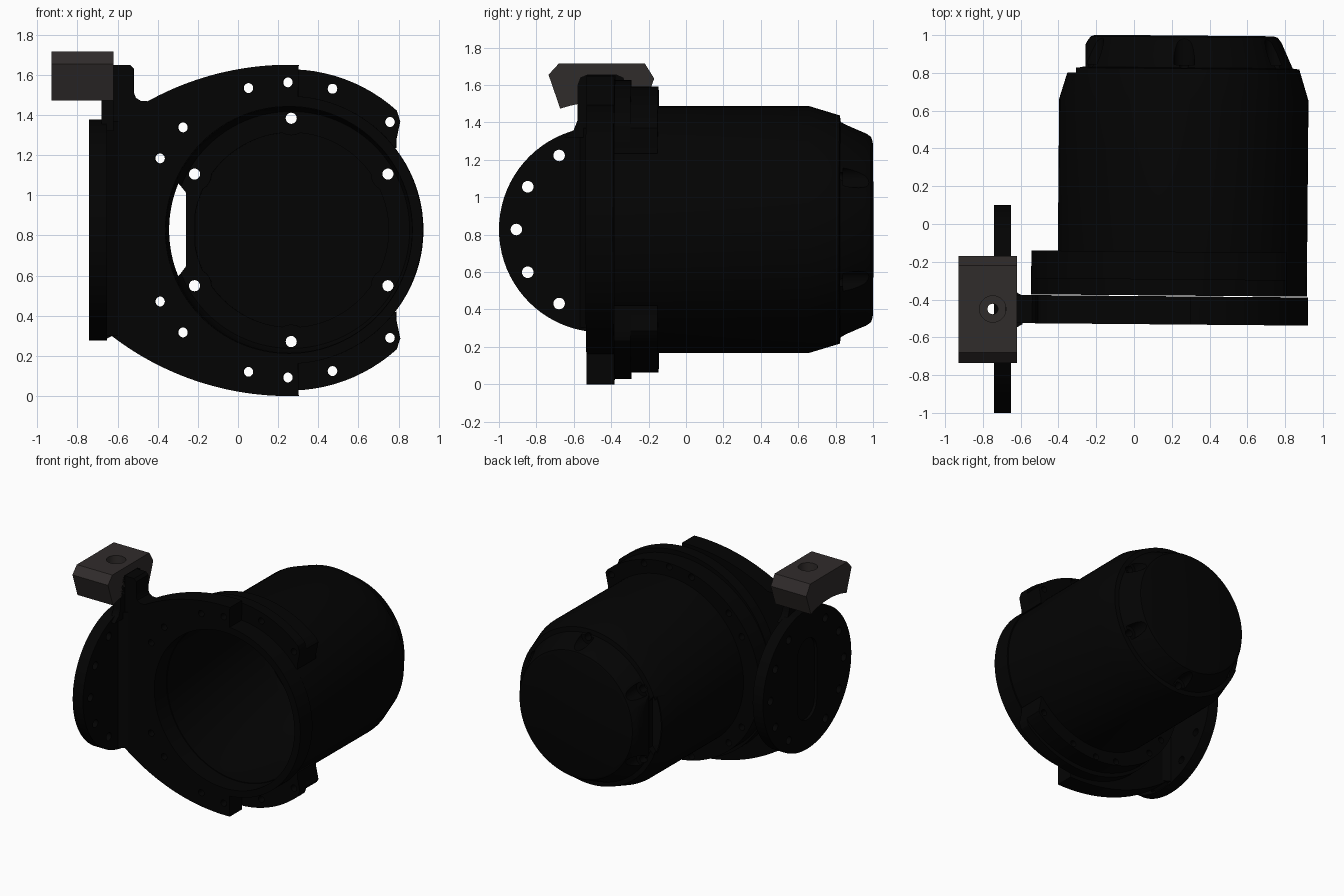
import bpy, bmesh
from math import sin, cos, radians
from mathutils import Matrix

if "Cube" in bpy.data.objects:
    bpy.data.objects.remove(bpy.data.objects["Cube"])

CX, CZ = 0.258, 0.8275   # motor axis, running along y
DY = -0.45               # side disc centre in y, axis along x


def material(name, rgb):
    m = bpy.data.materials.new(name)
    m.diffuse_color = (*rgb, 1)
    m.use_nodes = True
    m.node_tree.nodes["Principled BSDF"].inputs["Base Color"].default_value = m.diffuse_color
    return m


BLACK = material("black_metal", (0.001, 0.001, 0.001))
GREY = material("dark_grey_metal", (0.03, 0.025, 0.024))


def finish(name, bm, mat=BLACK):
    bmesh.ops.recalc_face_normals(bm, faces=bm.faces)
    me = bpy.data.meshes.new(name)
    bm.to_mesh(me)
    bm.free()
    ob = bpy.data.objects.new(name, me)
    bpy.context.collection.objects.link(ob)
    me.materials.append(mat)
    return ob


def arc(cu, cv, r, a0, a1, n, squash=1.0):
    angles = [radians(a0 + (a1 - a0) * i / n) for i in range(n + 1)]
    return [(cu + r * cos(a), cv + squash * r * sin(a)) for a in angles]


def circle(cu, cv, r, n):
    return arc(cu, cv, r, 0, 360, n)[:-1]


def rect(u0, v0, u1, v1):
    return [(u0, v0), (u1, v0), (u1, v1), (u0, v1)]


def place(axis, u, v, w):
    return {"x": (w, u, v), "y": (u, w, v), "z": (u, v, w)}[axis]


def prisms(name, outlines, axis, a, b, mat=BLACK):
    bm = bmesh.new()
    for pts in outlines:
        lo = [bm.verts.new(place(axis, u, v, a)) for u, v in pts]
        hi = [bm.verts.new(place(axis, u, v, b)) for u, v in pts]
        bm.faces.new(lo)
        bm.faces.new(hi[::-1])
        for i in range(len(pts)):
            j = (i + 1) % len(pts)
            bm.faces.new((lo[i], lo[j], hi[j], hi[i]))
    return finish(name, bm, mat)


def boolean(ob, tools):
    for tool in tools:
        tool.hide_render = True
        m = ob.modifiers.new("bool", "BOOLEAN")
        m.operation, m.solver, m.object = "DIFFERENCE", "EXACT", tool
        bpy.context.view_layer.objects.active = ob
        bpy.ops.object.modifier_apply(modifier=m.name)
        bpy.data.objects.remove(tool)


def smooth(ob):
    bpy.ops.object.select_all(action="DESELECT")
    ob.select_set(True)
    bpy.context.view_layer.objects.active = ob
    bpy.ops.object.shade_smooth_by_angle(angle=radians(30))


def lathe(name, profile, n):
    bm = bmesh.new()
    rings = []
    for r, y in profile:
        if r == 0:
            rings.append([bm.verts.new((CX, y, CZ))] * n)
        else:
            rings.append([bm.verts.new((u, y, v)) for u, v in circle(CX, CZ, r, n)])
    for p, q in zip(rings, rings[1:]):
        for i in range(n):
            j = (i + 1) % n
            bm.faces.new(list(dict.fromkeys((p[i], p[j], q[j], q[i]))))
    return finish(name, bm)


# Motor cup with stepped, tapered end cap
cup = lathe("motor_cup", [(0, 0.78), (0.59, 0.78), (0.612, 0.74), (0.612, -0.377), (0.66, -0.377),
                          (0.66, 0.66), (0.61, 0.825), (0.575, 0.83), (0.515, 0.965),
                          (0.495, 0.992), (0.47, 1.0), (0, 1.0)], 96)
spots = [(CX + 0.556 * cos(radians(a)), CZ + 0.556 * sin(radians(a))) for a in range(30, 390, 60)]
# Hollow inside the cap, leaving screw bosses and a flat left wall
cavity = prisms("cavity_cutter", [circle(CX, CZ, 0.485, 96)], "y", 0.7, 0.96)
boolean(cavity, [prisms("boss_cutter", [circle(u, v, 0.085, 24) for u, v in spots], "y", 0.6, 1.1),
                 prisms("wall_cutter", [rect(-0.6, 0, -0.22, 1.7)], "y", 0.6, 1.1)])
flat = prisms("flat_cutter", [rect(-0.6, 0, -0.265, 1.7)], "y", 0.832, 1.2)
trim = prisms("trim_cutter", [rect(-0.6, 0, -0.315, 1.7)], "y", 0.80, 1.2)
window = prisms("window_cutter", [arc(CX, CZ, 0.608, 157.5, 202.5, 16)
                                  + [(-0.267, 0.645), (-0.267, 1.015)]], "y", 0.6, 1.2)
scallops = prisms("scallop_cutter", [circle(u, v, 0.055, 24) for u, v in spots], "y", 0.845, 1.2)
screws = prisms("screw_cutter", [circle(u, v, 0.028, 20) for u, v in spots], "y", 0.6, 1.2)
boolean(cup, [cavity, flat, trim, window, scallops, screws])

# Bolt circle shared by the flange and the front plate
bolt_angles = [s * a for a in (47, 73, 90.5, 106, 136, 151) for s in (1, -1)]


def bolt_cutter():
    return prisms("bolt_cutter", [circle(CX + 0.735 * cos(radians(a)), CZ + 0.735 * sin(radians(a)),
                                         0.025, 20) for a in bolt_angles], "y", -0.9, 0.0)


# C-shaped flange in two layers, ending in lugs on the right
flanges = []
for name, squash, y0, y1 in (("flange_front", 1.0, -0.377, -0.29), ("flange_back", 0.955, -0.29, -0.145)):
    outline = (arc(CX, CZ, 0.80, 48, 312, 72, squash) + [(0.81, 0.285), (0.79, 0.38), (0.79, 0.42)]
               + arc(CX, CZ, 0.65, 321, 39, 72) + [(0.79, 1.235), (0.79, 1.275), (0.81, 1.37)])
    flanges.append(prisms(name, [outline], "y", y0, y1))
    boolean(flanges[-1], [bolt_cutter()])

# Front plate: wide bracket on the left, thin ring on the right, bored through
plate_outline = (arc(CX, 0.20, 1.45, 88.1, 119, 24)
                 + [(-0.48, 1.47), (-0.505, 1.485), (-0.515, 1.51), (-0.515, 1.63), (-0.535, 1.65),
                    (-0.66, 1.65), (-0.66, 0.28)]
                 + arc(CX, 1.45, 1.45, 232.5, 271.9, 30)
                 + [(0.305, 0.03)] + arc(CX, CZ, 0.667, -86, 86, 60) + [(0.305, 1.62)])
plate = prisms("front_plate", [plate_outline], "y", -0.53, -0.381)
bore = prisms("bore_cutter", [circle(CX, CZ, 0.615, 96)], "y", -0.9, 0)
boolean(plate, [bore, bolt_cutter()])

# Side disc with bolt holes and an oval pocket
disc = prisms("side_disc", [circle(DY, CZ, 0.55, 80)], "x", -0.742, -0.652)
disc_holes = prisms("disc_hole_cutter",
                    [circle(DY + 0.457 * cos(radians(a)), CZ + 0.457 * sin(radians(a)), 0.031, 20)
                     for a in range(0, 360, 30) if a not in (90, 270)], "x", -1, -0.4)
pocket = prisms("pocket_cutter", [arc(DY, CZ + 0.2, 0.12, 0, 180, 20)
                                  + arc(DY, CZ - 0.2, 0.12, 180, 360, 20)], "x", -1, -0.72)
boolean(disc, [disc_holes, pocket])

# Fillet strip where the disc meets the plate
fillet = prisms("plate_fillet", [[(-0.66, -0.57), (-0.625, -0.55), (-0.59, -0.53), (-0.59, -0.38),
                                  (-0.625, -0.36), (-0.66, -0.34)]], "z", 0.30, 1.37)

# Upright tab carrying the clamp block
half = [(0.20, 1.32), (0.15, 1.36), (0.13, 1.41), (0.13, 1.60), (0.115, 1.64), (0.08, 1.655)]
tab = prisms("upright_tab", [[(DY + u, v) for u, v in half]
                             + [(DY - u, v) for u, v in reversed(half)]], "x", -0.68, -0.62)

# The cup and plate sit very slightly turned
turn = Matrix.Rotation(radians(-0.5), 4, "Z")
for ob in (cup, plate, *flanges):
    ob.data.transform(turn)

# Clamp block with chamfered top, arched underside and a counterbored hole
block = prisms("clamp_block", [[(-0.735, 1.655), (-0.68, 1.715), (-0.22, 1.715), (-0.17, 1.635)]
                               + arc(DY, CZ, 0.683, 71, 109, 24)], "x", -0.93, -0.62, GREY)
hole = prisms("hole_cutter", [circle(-0.748, DY, 0.028, 24)], "z", 1.3, 1.9)
counterbore = prisms("counterbore_cutter", [circle(-0.748, DY, 0.07, 32)], "z", 1.60, 1.9)
boolean(block, [hole, counterbore])

for ob in (cup, plate, disc, fillet, tab, block, *flanges):
    smooth(ob)
